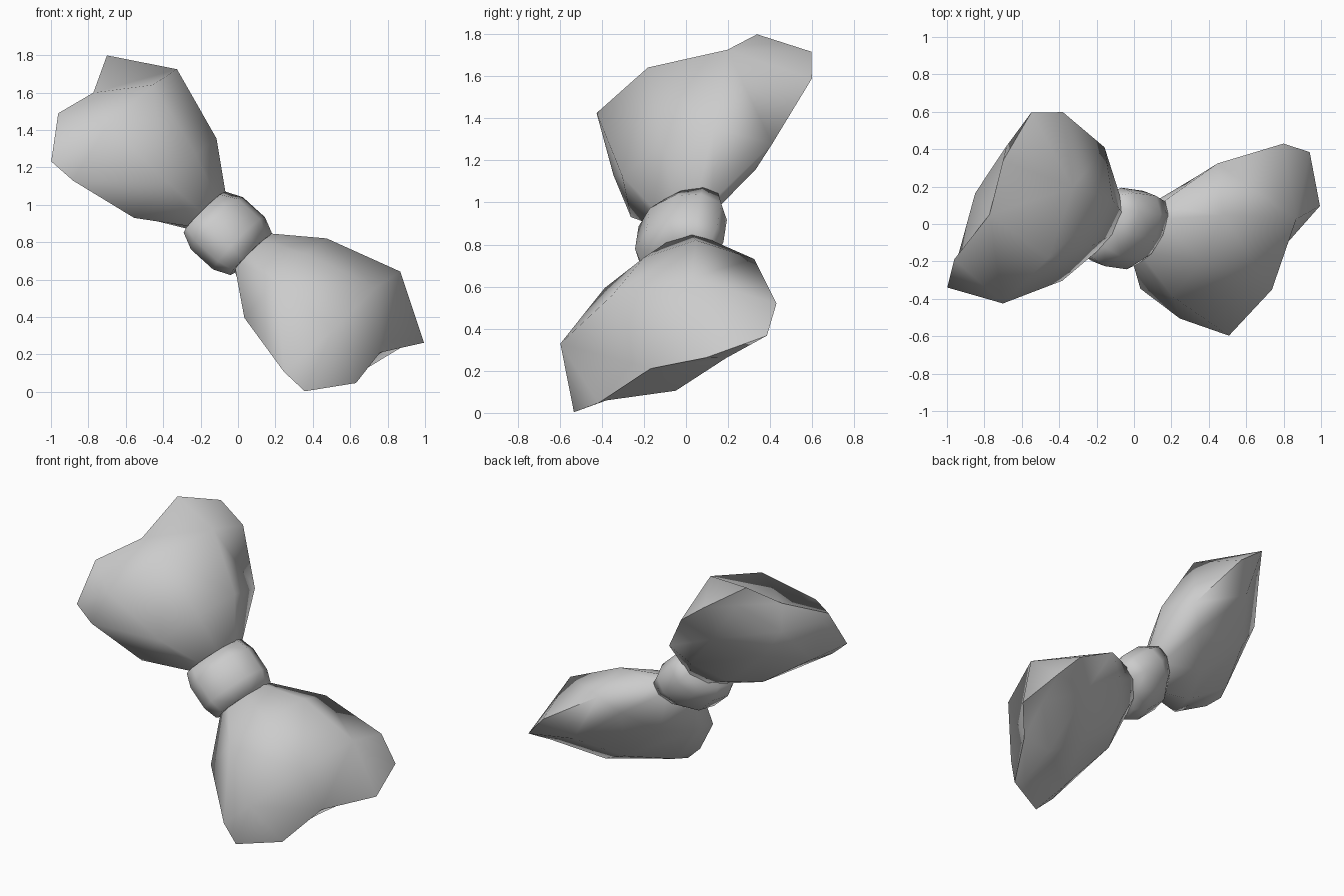
import bpy, bmesh, math
from mathutils import Matrix, Vector

cube = bpy.data.objects.get("Cube")
if cube:
    bpy.data.objects.remove(cube, do_unlink=True)

# Plain grey cloth
cloth = bpy.data.materials.new("grey_cloth")
cloth.use_nodes = True
GREY = (0.6, 0.6, 0.6, 1)
cloth.diffuse_color = GREY
cloth.node_tree.nodes["Principled BSDF"].inputs["Base Color"].default_value = GREY

# Tilted frame of the bow: width across, length along, thickness outward
length = Vector((-0.737, 0.105, 0.668)).normalized()
width = Vector((0.472, 0.778, 0.414))
width = (width - length * width.dot(length)).normalized()
outward = width.cross(length)
FRAME = Matrix((width, length, outward)).transposed().to_4x4()
FRAME.translation = (-0.045, -0.01, 0.855)


def ellipse(along, radius_w, radius_t, sides, shift=0):
    """Ring of points around the length of the bow."""
    angles = [math.tau * i / sides for i in range(sides)]
    return [(shift + radius_w * math.cos(a), along, radius_t * math.sin(a))
            for a in angles]


def loft(name, rings, end_faces, flip=1):
    """Skin a list of closed rings, cap the ends and place the part."""
    bm = bmesh.new()
    loops = [[bm.verts.new((w, l * flip, t)) for w, l, t in ring] for ring in rings]
    n = len(loops[0])
    for a, b in zip(loops, loops[1:]):
        for i in range(n):
            j = (i + 1) % n
            bm.faces.new((a[i], a[j], b[j], b[i]))
    bm.faces.new(loops[0])
    for face in end_faces:
        bm.faces.new([loops[-1][i] for i in face])
    bmesh.ops.triangulate(bm, faces=bm.faces, quad_method='SHORT_EDGE')
    bmesh.ops.recalc_face_normals(bm, faces=bm.faces)
    mesh = bpy.data.meshes.new(name)
    bm.to_mesh(mesh)
    bm.free()
    mesh.materials.append(cloth)
    obj = bpy.data.objects.new(name, mesh)
    bpy.context.collection.objects.link(obj)
    obj.matrix_world = FRAME
    bpy.ops.object.select_all(action='DESELECT')
    obj.select_set(True)
    bpy.context.view_layer.objects.active = obj
    bpy.ops.object.shade_smooth_by_angle(angle=math.radians(75))


# Wing sections from the knot to the notched outer rim; each ring runs
# edge, front fold, front middle, front fold, edge, back fold, middle, fold
wing = [
    ellipse(.13, .155, .085, 8),
    [(.445, .41, -.05), (.28, .4, .19), (0, .4, .24), (-.28, .4, .19),
     (-.41, .4, -.04), (-.26, .4, -.13), (0, .4, -.19), (.28, .4, -.13)],
    [(.61, .8, -.08), (.38, .81, .28), (-.01, .81, .4), (-.405, .82, .3),
     (-.55, .765, -.02), (-.37, .8, -.12), (0, .8, -.19), (.38, .8, -.16)],
    [(.58, 1.01, -.08), (.34, 1.15, .06), (0, 1.04, .08), (-.32, 1.08, .07),
     (-.56, .92, -.015), (-.31, 1.03, .03), (0, 1.02, -.11), (.37, 1.08, -.04)],
]
rim = [(7, 0, 1), (7, 1, 2, 6), (6, 2, 3, 5), (5, 3, 4)]
loft("upper_wing", wing, rim)
loft("lower_wing", wing, rim, -1)

# Rounded, slightly flattened knot around the middle
profile = ((-.17, .205, .115), (-.08, .235, .17), (.08, .235, .17), (.17, .205, .115))
knot = [ellipse(along, rw, rt, 10, -.018) for along, rw, rt in profile]
loft("knot", knot, [range(10)])
